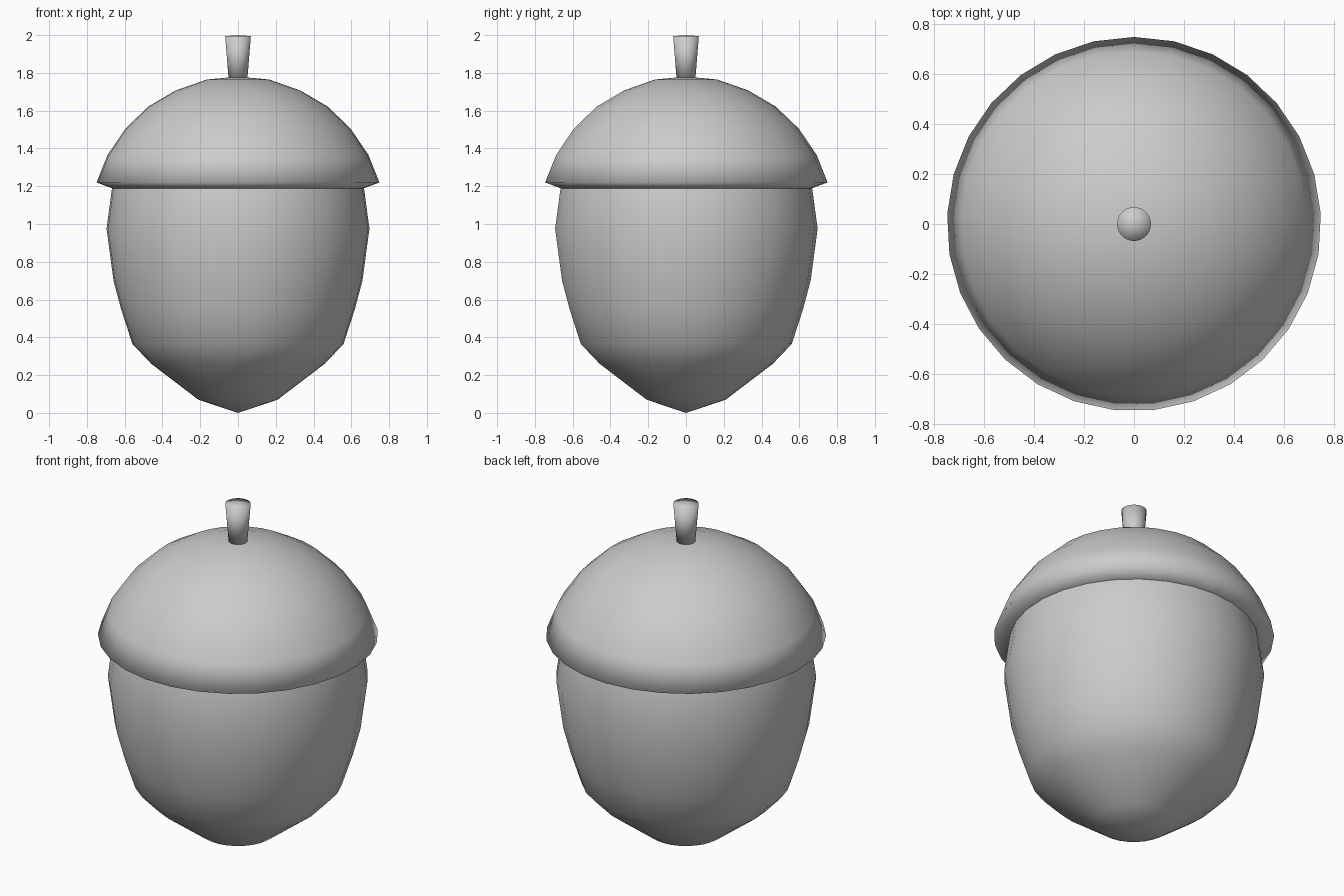
import bpy
import bmesh
from math import sin, cos, tau

cube = bpy.data.objects.get("Cube")
if cube:
    bpy.data.objects.remove(cube, do_unlink=True)

grey = bpy.data.materials.new("plain grey")
grey.use_nodes = True
colour = (0.6, 0.6, 0.6, 1)
grey.diffuse_color = colour
grey.node_tree.nodes["Principled BSDF"].inputs["Base Color"].default_value = colour


def lathe(name, profile, sides):
    """Turn a bottom-to-top (radius, height) profile about z; radius 0 makes a pole."""
    bm = bmesh.new()
    rings = []
    for r, z in profile:
        if r == 0:
            rings.append([bm.verts.new((0, 0, z))] * sides)
        else:
            rings.append([bm.verts.new((r * sin(tau * i / sides), r * cos(tau * i / sides), z))
                          for i in range(sides)])
    for low, high in zip(rings, rings[1:]):
        for i in range(sides):
            j = (i + 1) % sides
            corners = dict.fromkeys((low[i], high[i], high[j], low[j]))
            bm.faces.new(list(corners))
    bmesh.ops.recalc_face_normals(bm, faces=bm.faces)
    mesh = bpy.data.meshes.new(name)
    bm.to_mesh(mesh)
    bm.free()
    mesh.materials.append(grey)
    mesh.shade_smooth()
    obj = bpy.data.objects.new(name, mesh)
    bpy.context.collection.objects.link(obj)
    return obj


# Nut body, pointed at the bottom and running up inside the cap
lathe("nut", [(0, 0), (0.21, 0.07), (0.46, 0.26), (0.56, 0.365), (0.62, 0.55),
              (0.66, 0.7), (0.697, 0.975), (0.668, 1.19), (0.65, 1.25)], 29)

# Domed cap with a flared rim turned in underneath
lathe("cap", [(0.665, 1.188), (0.75, 1.22), (0.692, 1.365), (0.597, 1.505), (0.475, 1.622),
              (0.33, 1.707), (0.165, 1.765), (0, 1.78)], 29)

# Stem, widening to the top
lathe("stem", [(0, 1.765), (0.05, 1.77), (0.068, 1.995), (0, 2)], 32)
